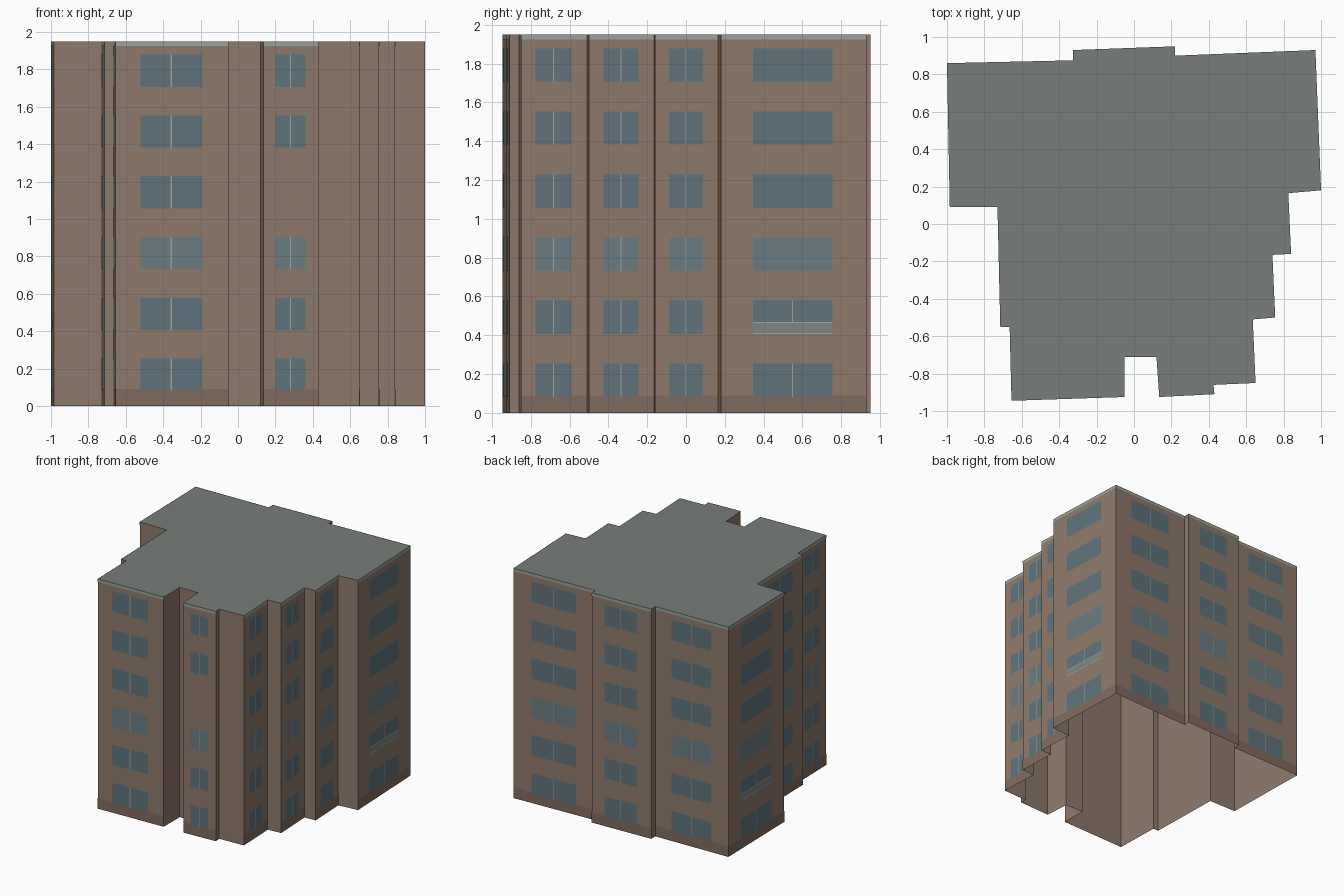
import bpy, bmesh
from mathutils import Vector

if "Cube" in bpy.data.objects:
    bpy.data.objects.remove(bpy.data.objects["Cube"])

H = 1.95          # building height
FLOOR = 0.325     # storey pitch

# Footprint, counter-clockwise from the back left corner
PLAN = [(-1, .86), (-.985, .09), (-.73, .09), (-.715, -.55), (-.665, -.55), (-.655, -.945),
        (-.05, -.925), (-.05, -.71), (.12, -.71), (.135, -.925), (.43, -.91), (.425, -.86),
        (.65, -.85), (.635, -.51), (.755, -.5), (.74, -.165), (.84, -.16), (.825, .165),
        (1, .18), (.97, .93), (.22, .9), (.22, .95), (-.325, .93), (-.325, .875)]
FACADES = [0, 2, 4, 5, 9, 12, 14, 16, 18, 19, 21, 23]   # walls that carry windows
BALCONY_WALLS = (0, 18)
BLANK = {(9, 3)}                                        # (wall, storey) without window

COLORS = {
    "walls": (143, 122, 108), "roof": (120, 126, 122), "base_course": (130, 107, 95),
    "roof_fascia": (152, 163, 157), "windows": (96, 116, 124),
    "pale_windows": (107, 125, 131), "mullions": (160, 165, 155),
    "balcony_panels": (125, 134, 133), "balcony_rails": (165, 168, 158),
}
parts = {name: bmesh.new() for name in COLORS}


def panel(part, wall, u0, u1, z0, z1, out=0.0):
    """Upright rectangle on a wall; u runs 0..1 left to right seen from outside."""
    p, q = Vector(PLAN[wall]), Vector(PLAN[(wall + 1) % len(PLAN)])
    d = (q - p).normalized()
    n = Vector((d.y, -d.x)) * out
    a, b = p.lerp(q, u0) + n, p.lerp(q, u1) + n
    bm = parts[part]
    bm.faces.new([bm.verts.new(c) for c in
                  ((*a, z0), (*b, z0), (*b, z1), (*a, z1))])


def wall_length(wall):
    return (Vector(PLAN[(wall + 1) % len(PLAN)]) - Vector(PLAN[wall])).length


# Open-bottomed shell: walls and flat roof
for w in range(len(PLAN)):
    panel("walls", w, 0, 1, 0, H)
roof = parts["roof"]
roof.faces.new([roof.verts.new((x, y, H)) for x, y in PLAN])

for w in FACADES:
    # Base band and roof edge strip
    panel("base_course", w, 0, 1, 0, .09, .001)
    panel("roof_fascia", w, 0, 1, H - .025, H, .001)
    half = .003 / wall_length(w)
    for s in range(6):
        if (w, s) in BLANK:
            continue
        z0, z1 = .082 + s * FLOOR, .254 + s * FLOOR
        panel("pale_windows" if s == 2 else "windows", w, .22, .765, z0, z1, .002)
        balcony = w in BALCONY_WALLS and s == 1
        # Centre bar of each window
        if w not in BALCONY_WALLS or s < 2:
            panel("mullions", w, .4925 - half, .4925 + half,
                  z0 + (.057 if balcony else 0), z1, .003)
        # Balcony front with its two rails
        if balcony:
            panel("balcony_panels", w, .22, .765, z0, z0 + .06, .003)
            for z in (z0, z0 + .055):
                panel("balcony_rails", w, .22, .765, z, z + .006, .004)


def linear(c):
    c /= 255
    return ((c + .055) / 1.055) ** 2.4


# Turn every collected part into an object with its colour
for name, bm in parts.items():
    bmesh.ops.remove_doubles(bm, verts=bm.verts[:], dist=1e-5)
    mesh = bpy.data.meshes.new(name)
    bm.to_mesh(mesh)
    bm.free()
    mat = bpy.data.materials.new(name)
    mat.diffuse_color = (*[linear(c) for c in COLORS[name]], 1)
    mat.use_nodes = True
    mat.node_tree.nodes["Principled BSDF"].inputs["Base Color"].default_value = mat.diffuse_color
    mesh.materials.append(mat)
    bpy.context.collection.objects.link(bpy.data.objects.new(name, mesh))
